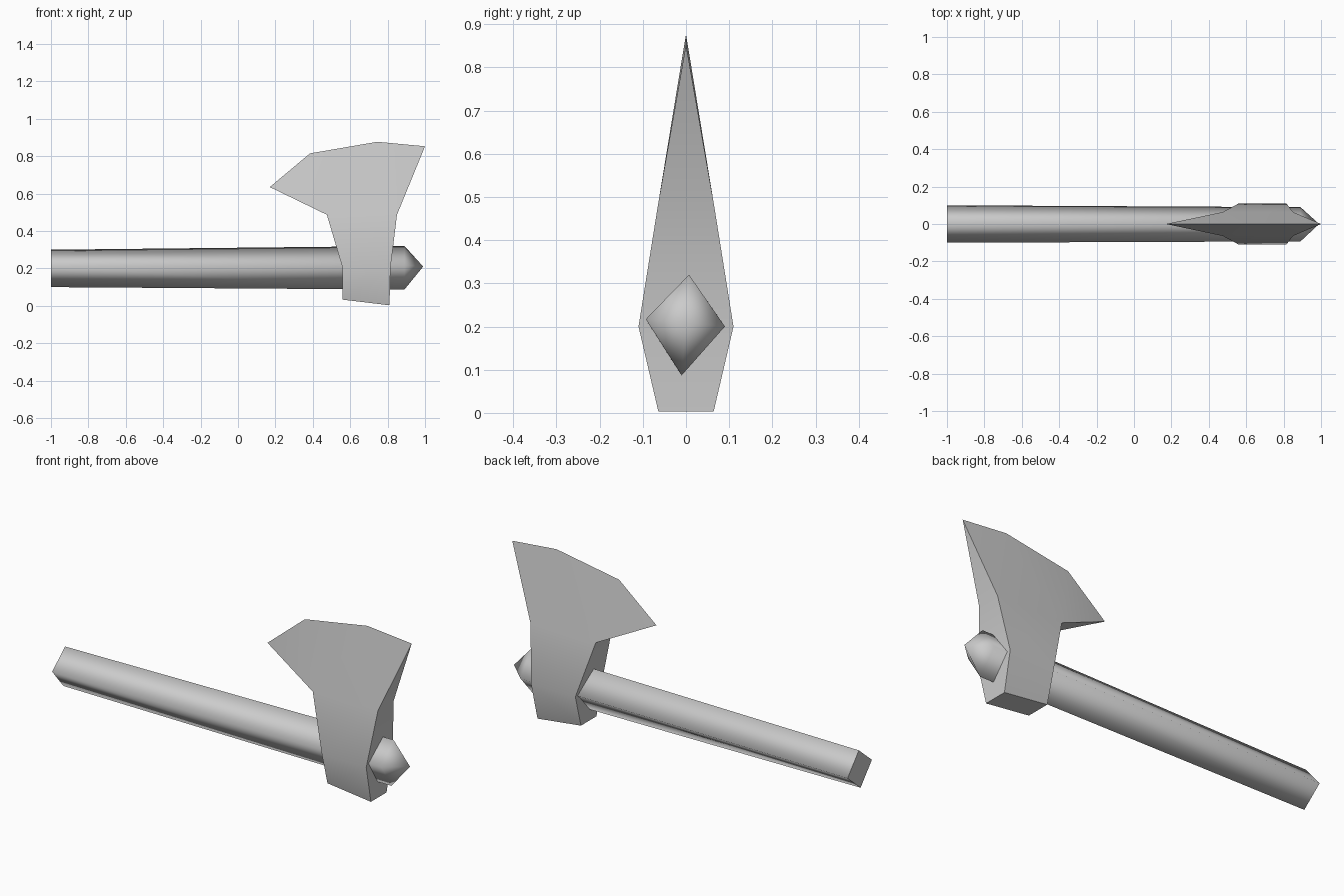
import bpy
import bmesh
import math

cube = bpy.data.objects.get("Cube")
if cube:
    bpy.data.objects.remove(cube, do_unlink=True)

grey = bpy.data.materials.new("plain grey")
grey.use_nodes = True
colour = (0.6, 0.6, 0.6, 1)
grey.diffuse_color = colour
grey.node_tree.nodes["Principled BSDF"].inputs["Base Color"].default_value = colour


def finish(bm, name):
    bmesh.ops.recalc_face_normals(bm, faces=bm.faces)
    mesh = bpy.data.meshes.new(name)
    bm.to_mesh(mesh)
    bm.free()
    mesh.materials.append(grey)
    obj = bpy.data.objects.new(name, mesh)
    bpy.context.collection.objects.link(obj)
    return obj


# Handle: four-sided shaft, smooth round its length, with a pointed head end
bm = bmesh.new()
section = [(0.007, 0.32), (-0.093, 0.217), (-0.01, 0.087), (0.09, 0.2)]
butt_section = [(0.007, 0.3), (-0.1, 0.21), (-0.007, 0.1), (0.1, 0.19)]
butt = [bm.verts.new((-1, y, z)) for y, z in butt_section]
neck = [bm.verts.new((0.89, y, z)) for y, z in section]
tip = bm.verts.new((0.99, 0, 0.21))
for i in range(4):
    j = (i + 1) % 4
    bm.faces.new((butt[i], butt[j], neck[j], neck[i])).smooth = True
    bm.faces.new((neck[i], neck[j], tip)).smooth = True
cap = bm.faces.new(butt)
for edge in cap.edges:
    edge.smooth = False
finish(bm, "handle")

# Axe head: wedge rows (back x, back z, front x, front z, half thickness)
bm = bmesh.new()
rows = [(0.56, 0.033, 0.81, 0.003, 0.064),
        (0.56, 0.2, 0.815, 0.2, 0.11),
        (0.475, 0.487, 0.85, 0.487, 0.064)]
cutting_edge = [bm.verts.new((x, 0, z)) for x, z in
                [(0.17, 0.635), (0.385, 0.815), (0.745, 0.877), (1, 0.853)]]
sides = []
for s in (-1, 1):
    side = [(bm.verts.new((a, s * t, b)), bm.verts.new((c, s * t, d)))
            for a, b, c, d, t in rows]
    sides.append(side)
    for low, high in zip(side, side[1:]):
        bm.faces.new((low[0], low[1], high[1], high[0]))
    back, front = side[-1]
    e = cutting_edge
    bm.faces.new((back, e[1], e[0]))
    bm.faces.new((back, front, e[2], e[1]))
    bm.faces.new((front, e[3], e[2]))

# Narrow walls joining both cheeks, and the flat poll underneath
near, far = sides
for k in (0, 1):
    for i in range(2):
        bm.faces.new((near[i][k], far[i][k], far[i + 1][k], near[i + 1][k]))
    bm.faces.new((near[2][k], far[2][k], cutting_edge[-k]))
bm.faces.new((near[0][0], near[0][1], far[0][1], far[0][0]))
head = finish(bm, "axe_head")

bpy.ops.object.select_all(action="DESELECT")
head.select_set(True)
bpy.context.view_layer.objects.active = head
bpy.ops.object.shade_smooth_by_angle(angle=math.radians(30))
